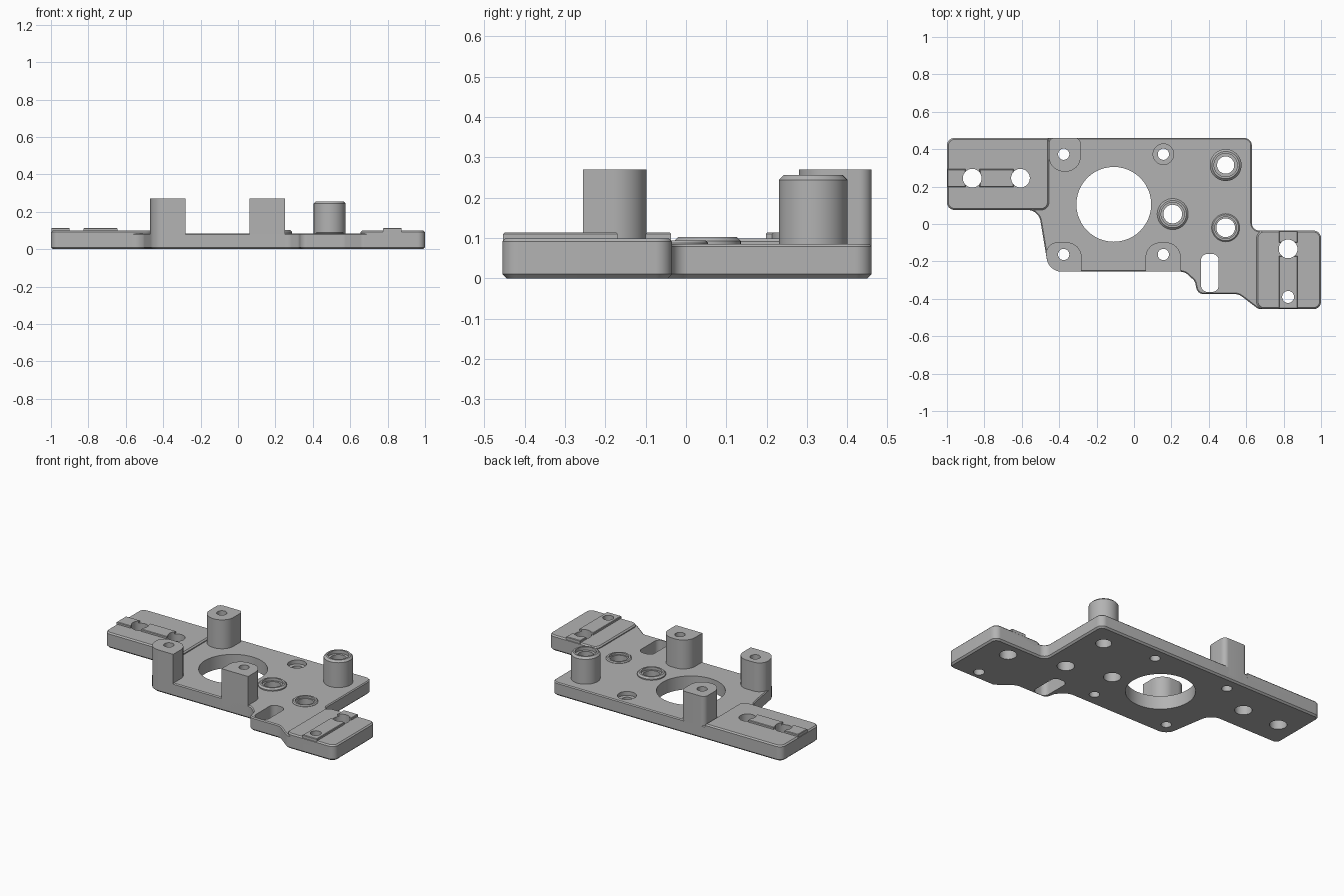
import bpy, bmesh, math
from mathutils import Vector

cube = bpy.data.objects.get("Cube")
if cube:
    bpy.data.objects.remove(cube, do_unlink=True)

grey = bpy.data.materials.new("plain grey")
grey.use_nodes = True
colour = (0.45, 0.45, 0.45, 1)
grey.diffuse_color = colour
grey.node_tree.nodes["Principled BSDF"].inputs["Base Color"].default_value = colour


def rounded(corners, steps=8):
    """Turn (x, y, radius) corners into a filleted outline."""
    out = []
    for i, (x, y, r) in enumerate(corners):
        p = Vector((x, y))
        if r == 0:
            out.append(p)
            continue
        a = (Vector(corners[i - 1][:2]) - p).normalized()
        b = (Vector(corners[(i + 1) % len(corners)][:2]) - p).normalized()
        half = a.angle(b) / 2
        centre = p + (a + b).normalized() * r / math.sin(half)
        start = p + a * r / math.tan(half) - centre
        end = p + b * r / math.tan(half) - centre
        for k in range(steps + 1):
            t = k / steps
            out.append(centre + (start * (1 - t) + end * t).normalized() * r)
    return out


def circle(x, y, r, n=48):
    return [Vector((x + r * math.cos(k * math.tau / n), y + r * math.sin(k * math.tau / n)))
            for k in range(n)]


def box(x0, x1, y0, y1, r=0):
    return rounded([(x0, y0, r), (x1, y0, r), (x1, y1, r), (x0, y1, r)])


def prism(name, outline, z0, z1, top=0, bottom=0):
    """Extrude an outline, chamfering its top and bottom rims."""
    bm = bmesh.new()
    face = bm.faces.new([bm.verts.new((p.x, p.y, z0)) for p in outline])
    moved = bmesh.ops.extrude_face_region(bm, geom=[face])["geom"]
    for v in moved:
        if isinstance(v, bmesh.types.BMVert):
            v.co.z = z1
    bmesh.ops.recalc_face_normals(bm, faces=bm.faces)
    for z, width in ((z0, bottom), (z1, top)):
        rim = [e for e in bm.edges if all(abs(v.co.z - z) < 1e-5 for v in e.verts)]
        if width:
            bmesh.ops.bevel(bm, geom=rim, offset=width, segments=1, affect='EDGES')
    mesh = bpy.data.meshes.new(name)
    bm.to_mesh(mesh)
    bm.free()
    mesh.materials.append(grey)
    obj = bpy.data.objects.new(name, mesh)
    bpy.context.collection.objects.link(obj)
    return obj


# Base plate
plate = [(-1, .46, .04), (.63, .46, .04), (.63, -.035, .04), (1, -.035, .04),
         (1, -.455, .04), (.665, -.455, .04), (.56, -.375, .06), (.34, -.375, .04),
         (.325, -.305, .04), (.27, -.255, .06), (-.455, -.255, .08), (-.51, .075, .07),
         (-1, .075, .04)]
parts = [prism("base_plate", rounded(plate), 0, .085, .006, .01)]

# Raised mounting pads
wing = rounded([(-1, .075, .04), (-.455, .075, .04), (-.455, .46, 0), (-1, .46, .04)])
parts.append(prism("right_pad", wing, .06, .099, .008))
parts.append(prism("left_pad", box(.655, 1, -.455, -.035, .04), .06, .099, .008))

# Locating ribs on the pads
for name, area in (("right_outer_rib", (-.998, -.9, .198, .293)),
                   ("right_middle_rib", (-.825, -.645, .198, .293)),
                   ("left_back_rib", (.775, .875, -.1, -.037)),
                   ("left_front_rib", (.775, .875, -.453, -.17))):
    parts.append(prism(name, box(*area), .09, .113, .003))

# Three standoff posts, flat where they meet the plate edge
posts = {
    "back_post": [(-.455, .28, .08), (-.285, .28, .08), (-.285, .46, .03), (-.455, .46, .03)],
    "front_right_post": [(-.455, -.255, .08), (-.28, -.255, 0), (-.28, -.098, .08),
                         (-.481, -.098, .06)],
    "front_left_post": [(.062, -.255, 0), (.25, -.255, 0), (.25, -.098, .08),
                        (.062, -.098, .08)]}
for name, corners in posts.items():
    parts.append(prism(name, rounded(corners), .03, .27))

# Round boss and low collars
for name, x, y, r, z, c in (("tall_boss", .49, .315, .085, .256, .012),
                            ("centre_collar", .207, .053, .083, .102, .01),
                            ("side_collar", .49, -.02, .075, .093, .006)):
    parts.append(prism(name, circle(x, y, r), .05, z, c))

# Cutters for the holes, counterbores and slot
holes = [(-.108, .105, .2, -.1), (-.865, .245, .05, -.1), (-.607, .245, .05, -.1),
         (-.376, .373, .03, -.1), (-.376, -.163, .03, -.1), (.157, -.163, .03, -.1),
         (.157, .373, .03, -.1), (.157, .373, .055, .06), (.49, .315, .046, -.1),
         (.49, .315, .062, .235), (.207, .053, .05, -.1), (.207, .053, .062, .085),
         (.49, -.02, .05, -.1), (.49, -.02, .058, .08), (.824, -.133, .05, -.1),
         (.824, -.39, .032, -.1)]
cutters = [prism("hole_cutter", circle(x, y, r), z, .5) for x, y, r, z in holes]
cutters.append(prism("slot_cutter", box(.358, .453, -.363, -.16, .035), -.1, .5))


def bounds(obj):
    xs = [v.co.x for v in obj.data.vertices]
    ys = [v.co.y for v in obj.data.vertices]
    return min(xs), max(xs), min(ys), max(ys)


for part in parts:
    a = bounds(part)
    for cutter in cutters:
        b = bounds(cutter)
        if a[0] < b[1] and b[0] < a[1] and a[2] < b[3] and b[2] < a[3]:
            mod = part.modifiers.new("cut", 'BOOLEAN')
            mod.operation = 'DIFFERENCE'
            mod.solver = 'EXACT'
            mod.object = cutter

# Apply the cuts, then drop the cutters
bpy.context.view_layer.update()
graph = bpy.context.evaluated_depsgraph_get()
finished = [(p, bpy.data.meshes.new_from_object(p.evaluated_get(graph))) for p in parts]
for part, mesh in finished:
    part.modifiers.clear()
    part.data = mesh
for cutter in cutters:
    bpy.data.objects.remove(cutter, do_unlink=True)

# Smooth round walls, keep edges sharp
bpy.ops.object.select_all(action='DESELECT')
for part in parts:
    part.select_set(True)
bpy.context.view_layer.objects.active = parts[0]
bpy.ops.object.shade_smooth_by_angle(angle=math.radians(30))
